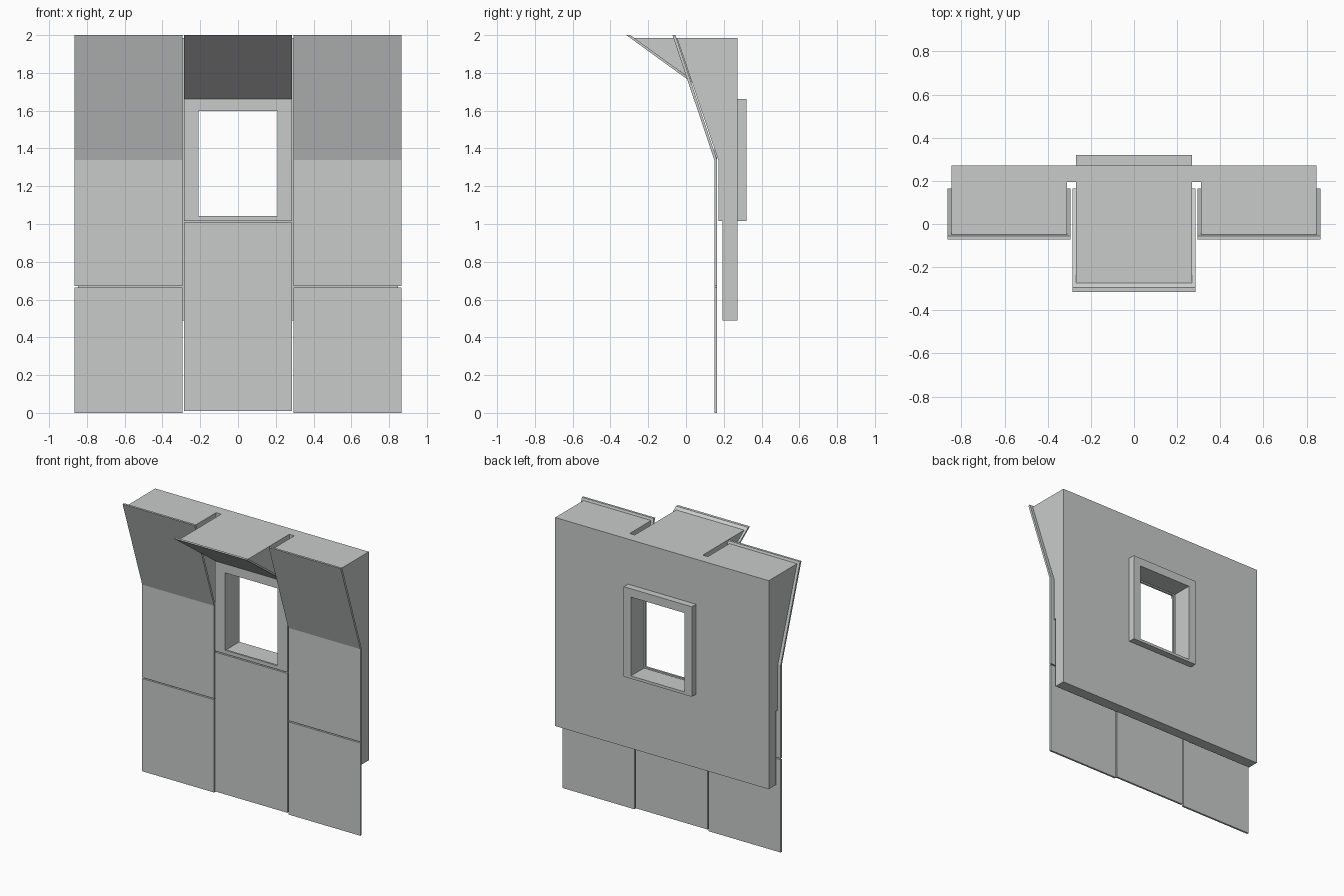
import bpy, bmesh

if "Cube" in bpy.data.objects:
    bpy.data.objects.remove(bpy.data.objects["Cube"])

grey = bpy.data.materials.new("concrete grey")
grey.diffuse_color = (0.58, 0.60, 0.59, 1)
grey.use_nodes = True
grey.node_tree.nodes["Principled BSDF"].inputs["Base Color"].default_value = grey.diffuse_color


def extrude(name, profile, x0, x1):
    """Solid made from a (y, z) profile swept along x."""
    bm = bmesh.new()
    f = bm.faces.new([bm.verts.new((x0, y, z)) for y, z in profile])
    r = bmesh.ops.extrude_face_region(bm, geom=[f])
    vs = [v for v in r["geom"] if isinstance(v, bmesh.types.BMVert)]
    bmesh.ops.translate(bm, verts=vs, vec=(x1 - x0, 0, 0))
    bmesh.ops.recalc_face_normals(bm, faces=bm.faces)
    me = bpy.data.meshes.new(name)
    bm.to_mesh(me)
    bm.free()
    me.materials.append(grey)
    ob = bpy.data.objects.new(name, me)
    bpy.context.collection.objects.link(ob)
    return ob


def box(name, x0, x1, y0, y1, z0, z1):
    return extrude(name, [(y0, z0), (y1, z0), (y1, z1), (y0, z1)], x0, x1)


def combine(ob, other, operation):
    """Boolean the other object into ob and remove it."""
    m = ob.modifiers.new("bool", 'BOOLEAN')
    m.operation = operation
    m.solver = 'EXACT'
    m.object = other
    bpy.context.view_layer.objects.active = ob
    bpy.ops.object.modifier_apply(modifier=m.name)
    bpy.data.objects.remove(other)


# wall core: thick slab with sloping front in the side bays
core = extrude("wall_core", [(0.272, 0.49), (0.272, 1.985), (-0.048, 1.985), (0.172, 1.335),
                             (0.172, 1.017), (0.192, 1.017), (0.192, 0.49)], -0.847, 0.847)
combine(core, box("bay_cut", -0.31, 0.31, -1, 0.195, 0, 3), 'DIFFERENCE')
# hood core and window surround of the middle bay
combine(core, extrude("hood_core", [(0.23, 1.017), (0.23, 1.985), (-0.277, 1.985),
                                    (0.172, 1.664), (0.172, 1.017)], -0.27, 0.27), 'UNION')
combine(core, box("back_frame", -0.27, 0.27, 0.23, 0.32, 1.017, 1.662), 'UNION')
combine(core, box("window_cut", -0.213, 0.213, -1, 1, 1.037, 1.602), 'DIFFERENCE')

# cladding panels of the side bays
F, B = 0.15, 0.164
for side, x0, x1 in (("left", -0.865, -0.294), ("right", 0.294, 0.865)):
    box(side + "_lower_panel", x0, x1, F, B, 0, 0.665)
    extrude(side + "_upper_panel", [(F, 0.673), (F, 1.338), (-0.072, 2), (-0.056, 2),
                                    (B, 1.341), (B, 0.673)], x0, x1)

# middle bay: lower panel, and window panel folding out into the hood
box("middle_lower_panel", -0.286, 0.286, F, B, 0.01, 1.009)
hood = extrude("window_hood_panel", [(F, 1.017), (F, 1.662), (-0.316, 2), (-0.295, 2),
                                     (B, 1.668), (B, 1.017)], -0.286, 0.286)
combine(hood, box("panel_cut", -0.208, 0.208, 0.1, 0.2, 1.043, 1.598), 'DIFFERENCE')
